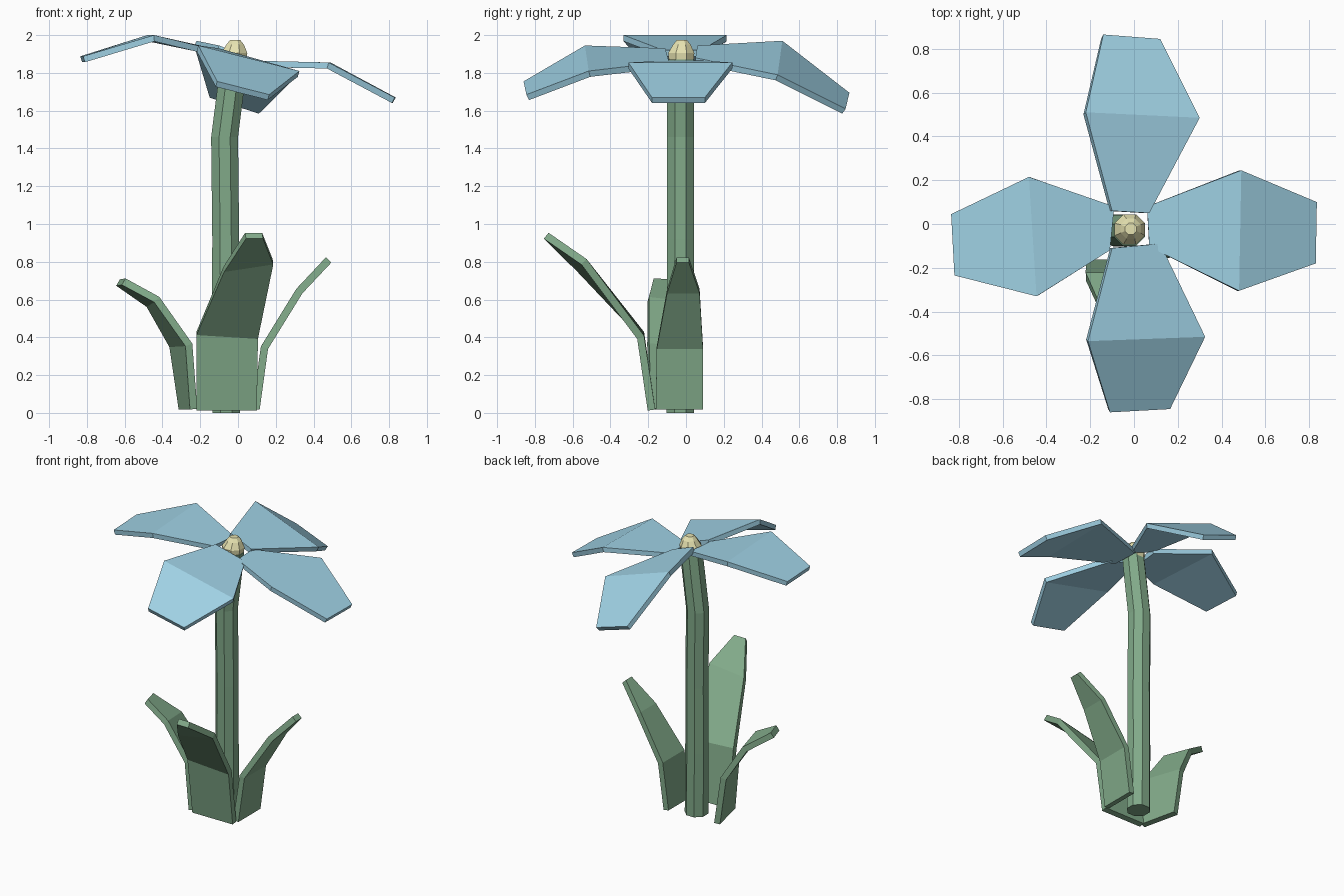
import bpy, bmesh, math
from mathutils import Vector

if "Cube" in bpy.data.objects:
    bpy.data.objects.remove(bpy.data.objects["Cube"])


def material(name, rgb):
    m = bpy.data.materials.new(name)
    m.diffuse_color = (*rgb, 1)
    m.use_nodes = True
    m.node_tree.nodes["Principled BSDF"].inputs["Base Color"].default_value = m.diffuse_color
    return m


GREEN = material("stem_green", (0.22, 0.40, 0.25))
BLUE = material("petal_blue", (0.35, 0.64, 0.78))
YELLOW = material("centre_yellow", (0.80, 0.77, 0.44))


def finish(bm, name, mat):
    me = bpy.data.meshes.new(name)
    bm.to_mesh(me)
    bm.free()
    me.materials.append(mat)
    ob = bpy.data.objects.new(name, me)
    bpy.context.collection.objects.link(ob)
    return ob


def blade(name, rows, thickness, offset, mat):
    """Strip of quads through left/right point pairs, thickened."""
    bm = bmesh.new()
    pairs = [[bm.verts.new(p) for p in row] for row in rows]
    for (a, b), (c, d) in zip(pairs, pairs[1:]):
        bm.faces.new((a, b, d, c))
    bm.normal_update()
    if sum(f.normal.z for f in bm.faces) < 0:
        bmesh.ops.reverse_faces(bm, faces=bm.faces[:])
    ob = finish(bm, name, mat)
    s = ob.modifiers.new("thickness", 'SOLIDIFY')
    s.thickness, s.offset = thickness, offset


def tube(name, rings, mat, sides=8):
    """Loft of level rings (x, y, z, radius), capped at both ends."""
    bm = bmesh.new()
    loops = []
    for x, y, z, r in rings:
        loops.append([bm.verts.new((x + r * math.cos((i + .5) * math.tau / sides),
                                    y + r * math.sin((i + .5) * math.tau / sides), z))
                      for i in range(sides)])
    for a, b in zip(loops, loops[1:]):
        for i in range(sides):
            j = (i + 1) % sides
            bm.faces.new((a[i], a[j], b[j], b[i]))
    bm.faces.new(loops[0][::-1])
    bm.faces.new(loops[-1])
    finish(bm, name, mat)


# Stem, gently bent
tube("stem", [(-.063, -.03, 0, .079), (-.066, -.03, .45, .078), (-.065, -.03, .92, .077),
              (-.071, -.03, 1.46, .077), (-.038, -.03, 1.72, .077), (-.02, -.03, 1.87, .075)], GREEN)

# Flower centre
tube("flower_centre", [(-.02, -.025, 1.83, .05), (-.02, -.025, 1.86, .07), (-.02, -.025, 1.905, .075),
                       (-.015, -.022, 1.95, .05), (-.015, -.022, 1.975, .028)], YELLOW)

# Petals: root, widest and tip rows (top surface)
PETALS = {
    "petal_front": [((-.10, -.11, 1.93), (.12, -.09, 1.86)),
                    ((-.21, -.535, 1.945), (.325, -.515, 1.81)),
                    ((-.11, -.86, 1.755), (.165, -.845, 1.685))],
    "petal_back": [((-.10, .06, 1.945), (.07, .05, 1.88)),
                   ((-.22, .51, 1.97), (.30, .485, 1.79)),
                   ((-.14, .865, 1.695), (.12, .845, 1.61))],
    "petal_right": [((.06, .08, 1.865), (.07, -.105, 1.865)),
                    ((.49, .245, 1.855), (.48, -.305, 1.855)),
                    ((.835, .10, 1.67), (.83, -.18, 1.67))],
    "petal_left": [((-.09, .08, 1.92), (-.11, -.12, 1.92)),
                   ((-.48, .215, 2.0), (-.445, -.33, 2.0)),
                   ((-.835, .045, 1.888), (-.82, -.235, 1.888))],
}
for name, rows in PETALS.items():
    blade(name, rows, .033, -1, BLUE)

# Leaves: base, bend, upper bend and tip rows (mid-thickness)
LEAVES = {
    "leaf_front": [((-.22, -.183, .015), (.10, -.183, .015)),
                   ((-.22, -.24, .42), (.105, -.24, .40)),
                   ((-.075, -.56, .76), (.185, -.54, .80)),
                   ((.04, -.74, .938), (.13, -.74, .938))],
    "leaf_right": [((.095, -.16, .02), (.095, .09, .02)),
                   ((.14, -.155, .345), (.14, .09, .345)),
                   ((.325, -.10, .645), (.325, .072, .645)),
                   ((.48, -.05, .81), (.48, .015, .81))],
    "leaf_left": [((-.295, .07, .02), (-.235, -.19, .02)),
                  ((-.345, .07, .355), (-.26, -.20, .36)),
                  ((-.47, .01, .575), (-.43, -.20, .60)),
                  ((-.635, -.07, .69), (-.605, -.175, .695))],
}
for name, rows in LEAVES.items():
    blade(name, rows, .04, 0, GREEN)
